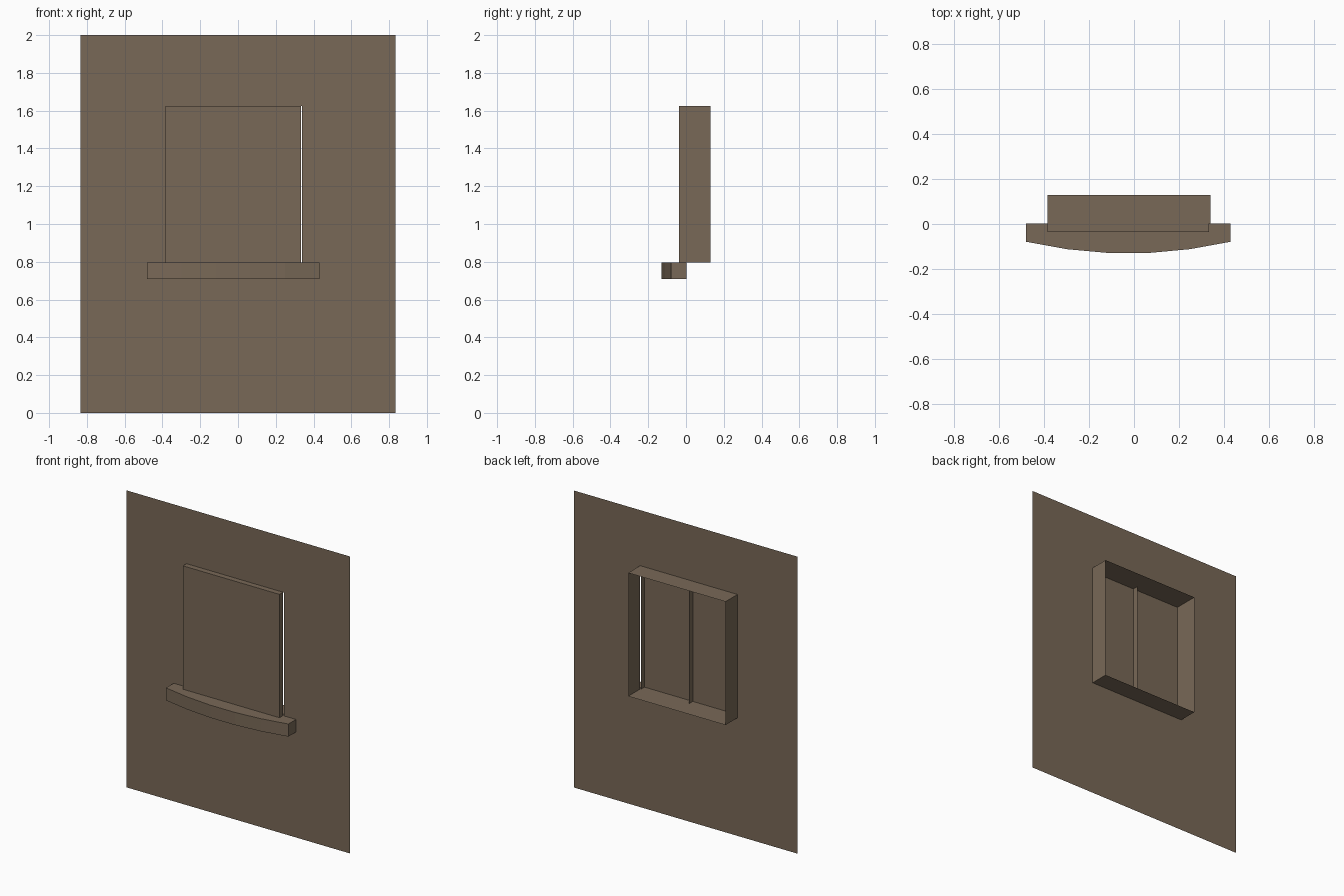
import bpy

if "Cube" in bpy.data.objects:
    bpy.data.objects.remove(bpy.data.objects["Cube"])

WALL_Y, BACK_Y, PANE_Y = 0.002, 0.129, -0.036
X0, X1 = -0.385, 0.34          # window opening
PANE_X1 = 0.334                # panes stop just short of the opening
Z0, Z1 = 0.795, 1.626

mat = bpy.data.materials.new("brown_plaster")
mat.diffuse_color = (0.19, 0.14, 0.095, 1)
mat.use_nodes = True
mat.node_tree.nodes["Principled BSDF"].inputs["Base Color"].default_value = mat.diffuse_color


def make(name, verts, faces):
    me = bpy.data.meshes.new(name)
    me.from_pydata(verts, [], faces)
    me.materials.append(mat)
    ob = bpy.data.objects.new(name, me)
    bpy.context.collection.objects.link(ob)
    return ob


def rect(x0, x1, z0, z1, y):
    return [(x0, y, z0), (x1, y, z0), (x1, y, z1), (x0, y, z1)]


def bridge(flip=False):
    """Four quads joining rectangle verts 0-3 to rectangle verts 4-7."""
    quads = [(i, (i + 1) % 4, (i + 1) % 4 + 4, i + 4) for i in range(4)]
    return [q[::-1] for q in quads] if flip else quads


# wall sheet with a window hole
make("wall", rect(-0.833, 0.833, 0, 2, WALL_Y) + rect(X0, X1, Z0, Z1, WALL_Y), bridge())

# window reveal running back from the hole
make("window_reveal",
     rect(X0, X1, Z0, Z1, WALL_Y) + rect(X0, X1, Z0, Z1, BACK_Y), bridge(True))

# two panes: shallow boxes open at the back, meeting in the middle
mid = (X0 + PANE_X1) / 2
for name, a, b in (("left_pane", X0, mid), ("right_pane", mid, PANE_X1)):
    make(name, rect(a, b, Z0, Z1, PANE_Y) + rect(a, b, Z0, Z1, WALL_Y),
         [(0, 1, 2, 3)] + bridge(True))

# bowed sill: straight back, five-segment curved front
cx, half = -0.025, 0.456
profile = []
for i in range(6):
    u = -1 + 0.4 * i
    profile.append((cx + half * u, -0.131 + 0.052 * u * u))
profile += [(cx + half, WALL_Y), (cx - half, WALL_Y)]
n = len(profile)
make("sill", [(x, y, z) for z in (0.71, Z0) for x, y in profile],
     [tuple(range(n))[::-1], tuple(range(n, 2 * n))]
     + [(i, (i + 1) % n, (i + 1) % n + n, i + n) for i in range(n)])
